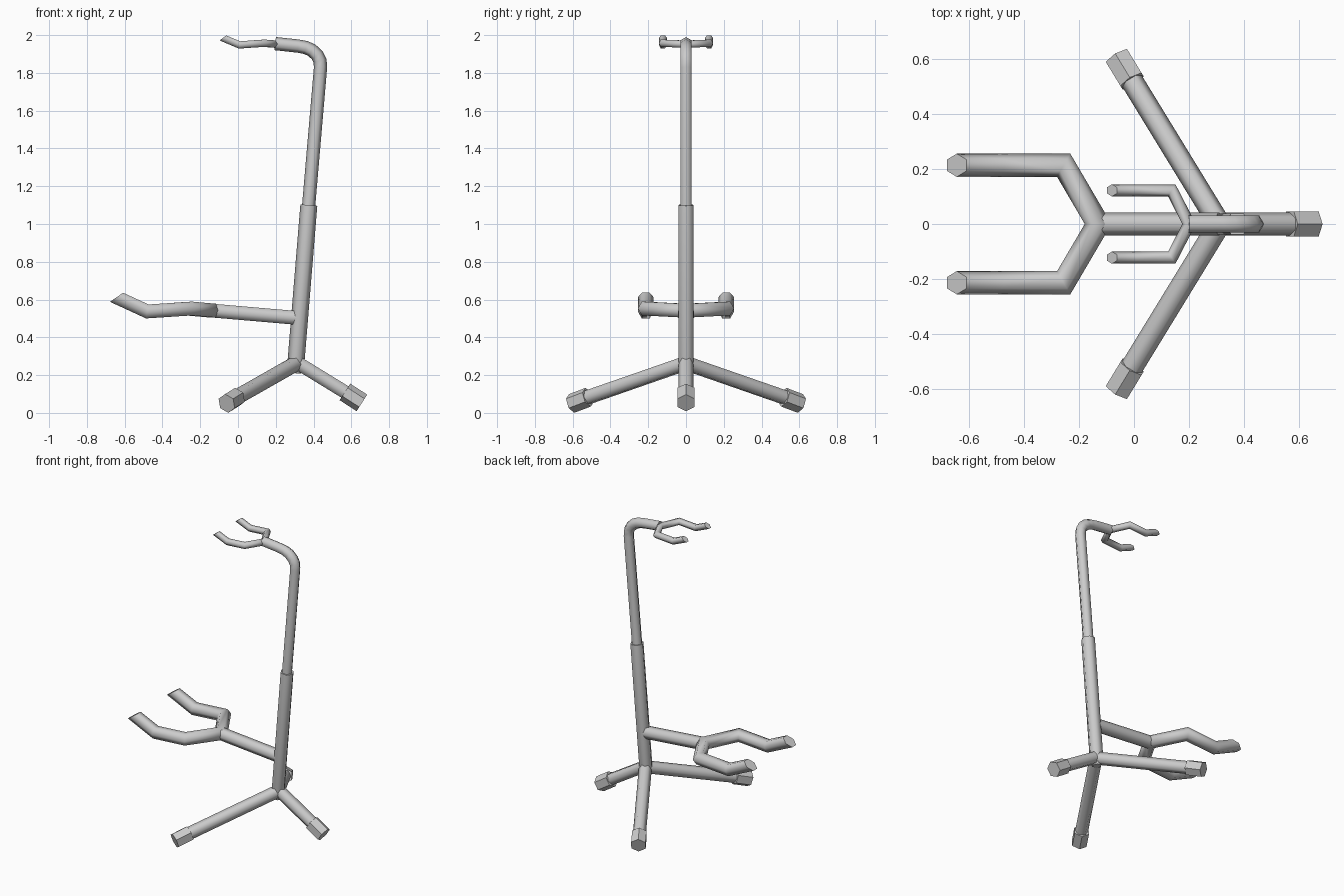
import bpy
import math
from mathutils import Vector

if "Cube" in bpy.data.objects:
    bpy.data.objects.remove(bpy.data.objects["Cube"])

Y, Z = Vector((0, 1, 0)), Vector((0, 0, 1))


def tube(name, path, radius, point_up=False, side=None, n_start=None, n_end=None,
         cap_start=True, smooth=True, mirror=False, sides=6):
    """Mitred polygonal tube along a path; optional slanted ends and mirroring in y."""
    pts = [Vector(p) for p in path]
    segs = [(b - a).normalized() for a, b in zip(pts, pts[1:])]
    radii = radius if isinstance(radius, list) else [radius] * len(pts)
    phase = math.pi / 2 if point_up else 0
    verts, faces = [], []
    for i, p in enumerate(pts):
        d = segs[max(i - 1, 0)]
        n = d + segs[min(i, len(segs) - 1)]
        if i == 0 and n_start:
            n = Vector(n_start)
        if i == len(pts) - 1 and n_end:
            n = Vector(n_end)
        s = side or Z.cross(d).normalized()
        up = d.cross(s)
        for k in range(sides):
            a = phase + k * math.tau / sides
            o = radii[i] * (math.cos(a) * s + math.sin(a) * up)
            verts.append(p + o - d * (o.dot(n) / d.dot(n)))
    for i in range(len(segs)):
        for k in range(sides):
            j = (k + 1) % sides
            a, b = i * sides, (i + 1) * sides
            faces.append((a + k, a + j, b + j, b + k))
    walls = len(faces)
    last = len(segs) * sides
    faces.append(tuple(last + k for k in range(sides)))
    if cap_start:
        faces.append(tuple(reversed(range(sides))))
    mesh = bpy.data.meshes.new(name)
    mesh.from_pydata(verts, [], faces)
    for f in mesh.polygons:
        f.use_smooth = smooth and f.index < walls
    ob = bpy.data.objects.new(name, mesh)
    bpy.context.collection.objects.link(ob)
    if mirror:
        m = ob.modifiers.new("Mirror", 'MIRROR')
        m.use_axis = (False, True, False)
    return ob


# Posts: lower sleeve and upper neck with its bend
tube("lower_post", [(.302, 0, .21), (.307, 0, .27), (.375, 0, 1.10)],
     [.03, .045, .045], point_up=True, side=Y)
tube("upper_post", [(.370, 0, 1.05), (.437, 0, 1.83), (.434, 0, 1.865), (.419, 0, 1.894),
                    (.392, 0, 1.919), (.360, 0, 1.934), (.318, 0, 1.942), (.197, 0, 1.955)],
     .035, point_up=True, side=Y)

# Legs with hexagonal feet: one along +x, a mirrored pair at the sides
for label, hub, start, end, pair in (
        ("rear", (.295, 0, .277), (.566, 0, .111), (.656, 0, .053), False),
        ("side", (.310, 0, .263), (-.007, .518, .083), (-.060, .605, .050), True)):
    tube(label + "_leg", [hub, start, end], .041, mirror=pair)
    tube(label + "_foot", [start, end], .052, point_up=True, smooth=False, mirror=pair)

# Body cradle: arm and mirrored fork
tube("body_arm", [(.31, 0, .503), (-.13, 0, .541)], .042)
tube("body_fork", [(-.13, 0, .541), (-.255, .213, .552), (-.48, .213, .537), (-.643, .213, .612)],
     .042, n_start=Y, n_end=(-.045, 0, .065), cap_start=False, mirror=True)

# Neck yoke: small mirrored fork
tube("neck_fork", [(.20, 0, 1.952), (.137, .122, 1.957), (.008, .122, 1.948), (-.08, .122, 1.985)],
     .022, n_start=Y, n_end=(-.03, 0, .04), cap_start=False, mirror=True)
